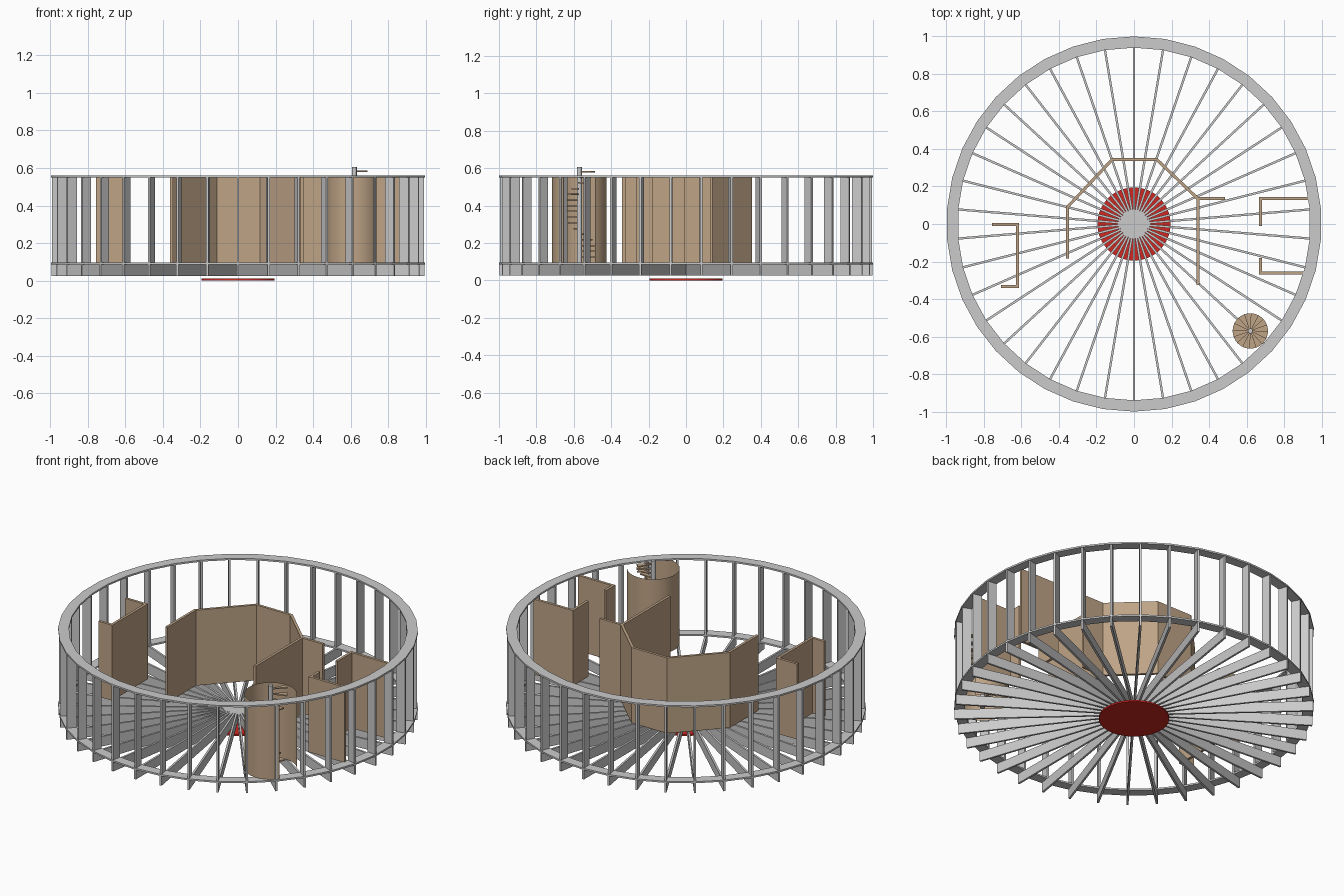
import bpy, bmesh
from math import sin, cos, pi, radians
from mathutils import Vector, Matrix

if "Cube" in bpy.data.objects:
    bpy.data.objects.remove(bpy.data.objects["Cube"])

N = 38                 # framing bays around the circle
FLOOR, TOP = 0.095, 0.55


def mat(name, rgb):
    m = bpy.data.materials.new(name)
    m.diffuse_color = (*rgb, 1)
    m.use_nodes = True
    m.node_tree.nodes["Principled BSDF"].inputs["Base Color"].default_value = m.diffuse_color
    return m


TAN = mat("timber_tan", (0.52, 0.37, 0.24))
RED = mat("red", (0.62, 0.02, 0.015))


def finish(bm, name, material=None, smooth=False, fix=True):
    if fix:
        bmesh.ops.recalc_face_normals(bm, faces=bm.faces)
    me = bpy.data.meshes.new(name)
    bm.to_mesh(me)
    bm.free()
    ob = bpy.data.objects.new(name, me)
    bpy.context.collection.objects.link(ob)
    if material:
        me.materials.append(material)
    if smooth:
        bpy.context.view_layer.objects.active = ob
        ob.select_set(True)
        bpy.ops.object.shade_smooth_by_angle()
        ob.select_set(False)
    return ob


def prism(bm, pts, z0, z1):
    """Extrude a flat outline from z0 to z1."""
    lo = [bm.verts.new((x, y, z0)) for x, y in pts]
    hi = [bm.verts.new((x, y, z1)) for x, y in pts]
    bm.faces.new(lo[::-1])
    bm.faces.new(hi)
    n = len(pts)
    for i in range(n):
        j = (i + 1) % n
        bm.faces.new((lo[i], lo[j], hi[j], hi[i]))


def radial_boxes(name, r0, r1, width, z0, z1):
    """One board per bay, pointing away from the centre."""
    bm = bmesh.new()
    for k in range(N):
        a = pi / 2 + k * 2 * pi / N
        rot = Matrix.Rotation(a, 2)
        h = width / 2
        pts = [rot @ Vector(p) for p in ((r0, -h), (r1, -h), (r1, h), (r0, h))]
        prism(bm, pts, z0, z1)
    return finish(bm, name)


def ring_plate(name, r0, r1, z0, z1):
    """Faceted flat ring with one facet per bay."""
    bm = bmesh.new()
    loops = []
    for k in range(N):
        a = pi / 2 + k * 2 * pi / N
        loops.append([bm.verts.new((r * cos(a), r * sin(a), z))
                      for r, z in ((r0, z0), (r1, z0), (r1, z1), (r0, z1))])
    for k in range(N):
        p, q = loops[k], loops[(k + 1) % N]
        for i in range(4):
            j = (i + 1) % 4
            bm.faces.new((p[i], p[j], q[j], q[i]))
    return finish(bm, name)


def wall(name, path, t=0.016):
    """Mitred wall following a floor plan path."""
    p = [Vector(c) for c in path]
    left, right = [], []
    for i, c in enumerate(p):
        dirs = []
        if i > 0:
            dirs.append((c - p[i - 1]).normalized())
        if i < len(p) - 1:
            dirs.append((p[i + 1] - c).normalized())
        normals = [Vector((-d.y, d.x)) for d in dirs]
        n = sum(normals, Vector((0, 0))).normalized()
        off = n * (t / 2 / n.dot(normals[0]))
        left.append(c + off)
        right.append(c - off)
    bm = bmesh.new()
    prism(bm, left + right[::-1], FLOOR - 0.003, TOP + 0.004)
    return finish(bm, name, TAN)


def cylinder(name, loc, r, z0, z1, seg, material=None):
    bm = bmesh.new()
    bmesh.ops.create_cone(bm, cap_ends=True, segments=seg, radius1=r, radius2=r,
                          depth=z1 - z0,
                          matrix=Matrix.Translation((*loc, (z0 + z1) / 2)))
    return finish(bm, name, material, smooth=True)


# Floor framing and outer stud wall
radial_boxes("floor_joists", 0.0, 0.997, 0.012, 0.025, 0.085)
ring_plate("bottom_plate", 0.94, 1.0, 0.085, FLOOR)
radial_boxes("wall_studs", 0.941, 0.995, 0.012, FLOOR, TOP)
ring_plate("top_plate", 0.94, 1.0, TOP, 0.56)

# Red centre pad under the joists
cylinder("centre_pad", (0, 0), 0.195, 0.0, 0.01, 64, RED)

# Interior partitions
wall("core_wall", [(-0.355, -0.185), (-0.355, 0.09), (-0.115, 0.345),
                   (0.12, 0.345), (0.34, 0.135), (0.34, -0.325)])
wall("core_wall_branch", [(0.34, 0.135), (0.485, 0.135)])
wall("left_wall", [(-0.757, -0.003), (-0.622, -0.003), (-0.622, -0.333), (-0.708, -0.333)])
wall("right_back_wall", [(0.935, 0.135), (0.675, 0.135), (0.675, -0.01)])
wall("right_front_wall", [(0.675, -0.18), (0.675, -0.26), (0.91, -0.26)])

# Spiral stair: post, treads and thin curved enclosure open towards +x
SX, SY = 0.62, -0.57
cylinder("stair_post", (SX, SY), 0.013, FLOOR, 0.605, 24)

bm = bmesh.new()
STEPS = 16
for k in range(STEPS):
    mid = radians(75 + 22.5 * k)
    half = radians(11.25)
    arc = [mid + half * s for s in (-1, -0.33, 0.33, 1)]
    pts = [(SX + 0.012 * cos(a), SY + 0.012 * sin(a)) for a in (arc[0], arc[-1])]
    pts += [(SX + 0.094 * cos(a), SY + 0.094 * sin(a)) for a in arc[::-1]]
    z = 0.125 + k * (0.582 - 0.125) / (STEPS - 1)
    prism(bm, pts, z - 0.004, z + 0.004)
finish(bm, "stair_treads", TAN)

bm = bmesh.new()
R, SEG = 0.146, 40
prev = None
for i in range(SEG + 1):
    a = radians(35 + 290 * i / SEG)
    x, y = SX + R * cos(a), SY + R * sin(a)
    cur = (bm.verts.new((x, y, FLOOR)), bm.verts.new((x, y, TOP + 0.004)))
    if prev:
        bm.faces.new((prev[0], cur[0], cur[1], prev[1]))
    prev = cur
finish(bm, "stair_enclosure", TAN, smooth=True, fix=False)
